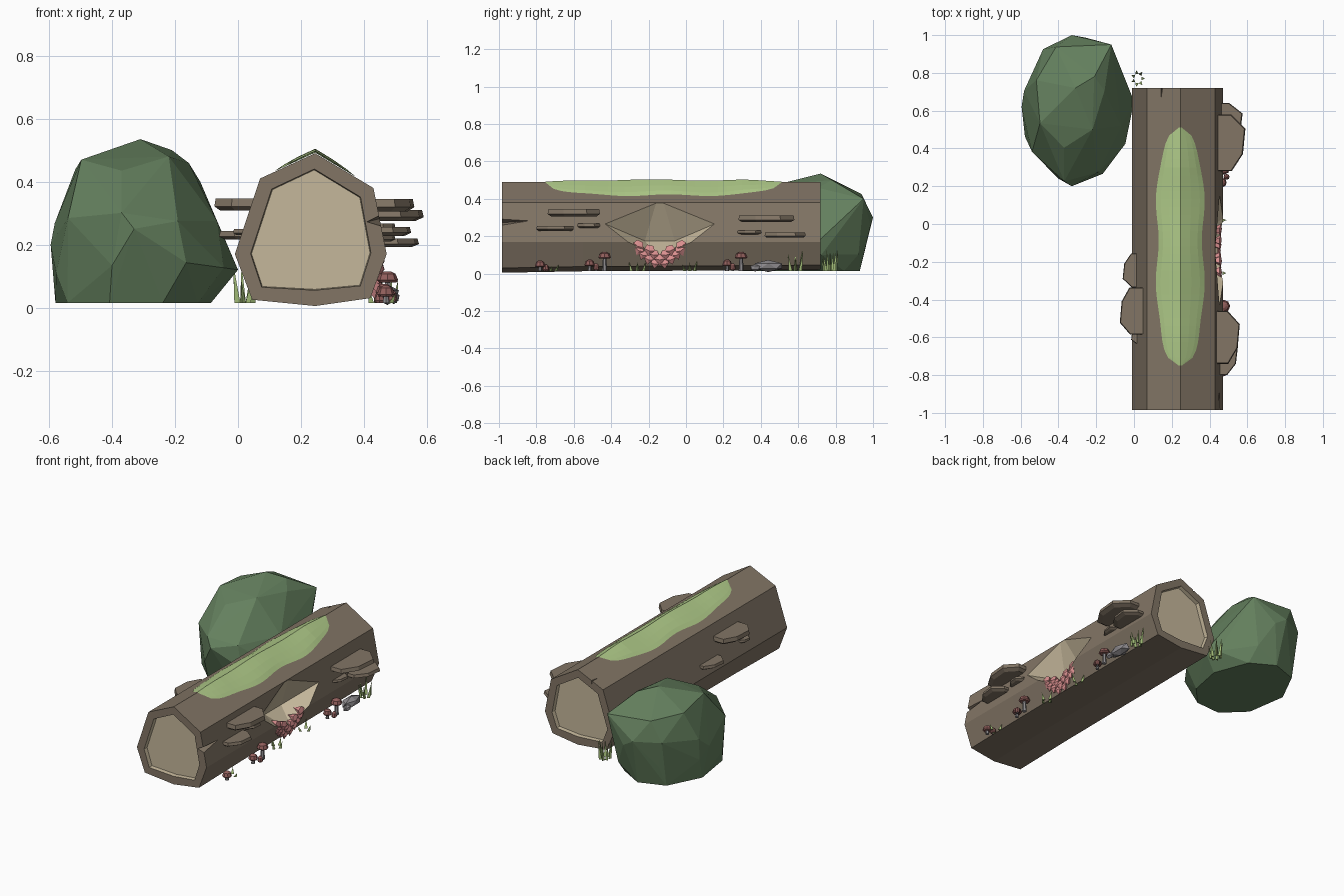
import bpy, bmesh, math, random
from mathutils import Vector, Matrix

random.seed(4)
if "Cube" in bpy.data.objects:
    bpy.data.objects.remove(bpy.data.objects["Cube"])


def material(name, r, g, b):
    lin = [((c / 255 + 0.055) / 1.055) ** 2.4 for c in (r, g, b)]
    m = bpy.data.materials.new(name)
    m.use_nodes = True
    m.diffuse_color = (*lin, 1)
    m.node_tree.nodes["Principled BSDF"].inputs["Base Color"].default_value = (*lin, 1)
    return m


BARK = material("bark brown", 130, 117, 101)
WOOD = material("cut wood", 197, 183, 155)
MOSS = material("moss green", 176, 203, 137)
BUSH = material("boulder green", 100, 128, 94)
CAP = material("mushroom red", 146, 95, 92)
STEM = material("stem grey", 140, 137, 140)
PINK = material("fungus pink", 219, 144, 144)
GRASS = material("grass green", 160, 186, 118)


def finish(bm, name, *mats):
    bmesh.ops.recalc_face_normals(bm, faces=bm.faces)
    me = bpy.data.meshes.new(name)
    bm.to_mesh(me)
    bm.free()
    for m in mats:
        me.materials.append(m)
    ob = bpy.data.objects.new(name, me)
    bpy.context.collection.objects.link(ob)
    return ob


def hull(bm, points):
    verts = [bm.verts.new(p) for p in points]
    res = bmesh.ops.convex_hull(bm, input=verts)
    bmesh.ops.delete(bm, geom=[v for v in res["geom_interior"] if isinstance(v, bmesh.types.BMVert)], context="VERTS")


# Log: octagonal trunk with recessed cut ends
SECTION = [(0.245, 0.49), (0.43, 0.38), (0.472, 0.17), (0.42, 0.03),
           (0.245, 0.005), (0.045, 0.025), (-0.01, 0.17), (0.07, 0.41)]
bm = bmesh.new()
rings = []
for i, y in enumerate((-0.985, -0.55, 0.2, 0.72)):
    low = (0, 0.008, 0.012, 0.016)[i]
    rings.append([bm.verts.new((x, y, z + (low if z < 0.1 else 0))) for x, z in SECTION])
for a, b in zip(rings, rings[1:]):
    for k in range(8):
        n = (k + 1) % 8
        bm.faces.new((a[k], a[n], b[n], b[k]))
ends = [bm.faces.new(rings[0]), bm.faces.new(rings[-1][::-1])]
bmesh.ops.recalc_face_normals(bm, faces=bm.faces)
for end in ends:
    bmesh.ops.inset_region(bm, faces=[end], thickness=0.05, depth=0)
    walls = bmesh.ops.inset_region(bm, faces=[end], thickness=0.003, depth=-0.025)["faces"]
    for f in walls + [end]:
        f.material_index = 1
log = finish(bm, "log", BARK, WOOD)


def carve(target, points, index):
    bm = bmesh.new()
    hull(bm, points)
    for f in bm.faces:
        f.material_index = index
    cutter = finish(bm, "cutter", BARK, WOOD)
    cutter.hide_render = True
    mod = target.modifiers.new("cut", "BOOLEAN")
    mod.operation, mod.solver, mod.object = "DIFFERENCE", "EXACT", cutter
    bpy.context.view_layer.objects.active = target
    bpy.ops.object.modifier_apply(modifier="cut")
    bpy.data.objects.remove(cutter)


# Axe notch in the side, and splits at both ends
inner = [Vector((0.34, y, 0.175)) for y in (-0.22, -0.06)]
rim = [Vector((0.43, -0.14, 0.375)), Vector((0.452, -0.41, 0.265)), Vector((0.452, 0.13, 0.265)),
       Vector((0.472, -0.29, 0.17)), Vector((0.472, 0.01, 0.17)), Vector((0.446, -0.14, 0.1))]
mid = Vector((0.34, -0.14, 0.175))
carve(log, inner + [mid + (p - mid) * 1.35 for p in rim], 1)
carve(log, [(0.5, -1.02, 0.24), (0.48, -1.02, 0.31), (0.4, -1.02, 0.27), (0.46, -0.8, 0.285), (0.5, -0.8, 0.285)], 0)
carve(log, [(0.125, 0.74, 0.52), (0.165, 0.74, 0.52), (0.15, 0.74, 0.42), (0.14, 0.63, 0.455), (0.14, 0.63, 0.52)], 0)

# Moss strip draped over the ridge
bm = bmesh.new()
rows, steps = [], 30
for i in range(steps + 1):
    t = i / steps
    y = -0.75 + 1.26 * t
    w = max(0.008, 0.122 * (1 - abs(2 * t - 1) ** 5) ** 0.6 + 0.008 * math.cos(t * 18))
    row = []
    for s in (-1, -0.8, -0.45, 0, 0.45, 0.8, 1):
        dx = s * w
        base = 0.49 - abs(dx) * (0.457 if dx < 0 else 0.595)
        lift = 0.012 * (1 - s ** 4) * (0.75 + 0.3 * math.cos(t * 14)) * min(1, 6 * t, 6 * (1 - t))
        row.append(bm.verts.new((0.245 + dx, y, base + 0.002 + lift)))
    rows.append(row)
for a, b in zip(rows, rows[1:]):
    for k in range(6):
        bm.faces.new((a[k], a[k + 1], b[k + 1], b[k]))
finish(bm, "moss", MOSS)

# Bark shelves: side, centre y, bottom z, length, outer x, thickness
SHELVES = [(1, 0.43, 0.275, 0.3, 0.59, 0.035), (1, 0.53, 0.192, 0.22, 0.575, 0.028),
           (1, 0.34, 0.21, 0.13, 0.5, 0.02), (1, -0.6, 0.305, 0.28, 0.56, 0.04),
           (1, -0.7, 0.228, 0.2, 0.55, 0.028), (1, -0.52, 0.245, 0.12, 0.5, 0.022),
           (-1, -0.46, 0.308, 0.25, -0.075, 0.038), (-1, -0.245, 0.217, 0.18, -0.06, 0.026),
           (-1, -0.59, 0.23, 0.09, -0.015, 0.02)]
for side, yc, z, length, tip, thick in SHELVES:
    bm = bmesh.new()
    root = 0.4 if side > 0 else 0.06
    points = []
    for level, k in ((0, 0.86), (0.35, 1), (1, 0.97)):
        for u, v in ((0, -0.5), (0.62, -0.5), (0.93, -0.2), (1, 0.25), (0.6, 0.5), (0, 0.5)):
            points.append((root + (tip - root) * u * k, yc + side * v * length * k, z + thick * level))
    hull(bm, points)
    bmesh.ops.dissolve_limit(bm, angle_limit=0.02, verts=bm.verts, edges=bm.edges)
    finish(bm, "bark_shelf", BARK)

# Mossy boulder: faceted hull of uneven rings
bm = bmesh.new()
points = [(-0.31, 0.72, 0.535), (-0.21, 0.78, 0.5), (-0.22, 0.5, 0.48)]
for z, cx, cy, rx, ry, n in ((0.015, -0.335, 0.6, 0.25, 0.33, 9), (0.12, -0.305, 0.59, 0.29, 0.37, 8),
                             (0.28, -0.325, 0.61, 0.265, 0.39, 8), (0.44, -0.34, 0.68, 0.185, 0.28, 7)):
    turn = random.random()
    for k in range(n):
        a = math.tau * (k + turn + random.uniform(-0.15, 0.15)) / n
        points.append((cx + rx * math.cos(a), cy + ry * math.sin(a), z + (random.uniform(-0.03, 0.03) if z > 0.1 else 0)))
points += [(-0.595, 0.62, 0.2), (0, 0.65, 0.12), (-0.33, 1, 0.3), (-0.33, 0.2, 0.25), (-0.12, 0.95, 0.4)]
hull(bm, points)
finish(bm, "boulder", BUSH)


# Mushrooms: tapered stem and domed cap
def mushroom(x, y, height, radius):
    bm = bmesh.new()
    bmesh.ops.create_cone(bm, segments=6, cap_ends=True, radius1=radius * 0.4, radius2=radius * 0.25, depth=height - 0.03,
                          matrix=Matrix.Translation((x, y, 0.015 + (height - 0.03) / 2)))
    finish(bm, "mushroom_stem", STEM)
    bm = bmesh.new()
    points = []
    for r, z in ((0.8, -0.035), (1, -0.028), (0.75, -0.008), (0.3, 0)):
        for k in range(8):
            a = math.tau * k / 8
            points.append((x + radius * r * math.cos(a), y + radius * r * math.sin(a), height + z))
    hull(bm, points)
    finish(bm, "mushroom_cap", CAP)


for x, y, h, r in ((0.47, -0.78, 0.07, 0.028), (0.45, -0.75, 0.05, 0.018), (0.465, -0.515, 0.075, 0.028),
                   (0.475, -0.435, 0.115, 0.034), (0.49, -0.48, 0.055, 0.016), (0.465, 0.22, 0.075, 0.026),
                   (0.475, 0.295, 0.115, 0.034), (0.49, 0.25, 0.055, 0.016)):
    mushroom(x, y, h, r)

# Grass tufts: leaning three-sided blades
for x, y, h, count in ((0.45, -0.26, 0.07, 4), (0.45, 0.02, 0.055, 3), (0.47, 0.585, 0.13, 6),
                       (0.46, -0.72, 0.045, 3), (0.02, 0.77, 0.125, 7)):
    bm = bmesh.new()
    for k in range(count):
        a = math.tau * k / count
        bx, by = x + 0.024 * math.cos(a), y + 0.03 * math.sin(a)
        base = [(bx + 0.011 * math.cos(a + q), by + 0.011 * math.sin(a + q), 0.015) for q in (0, 2.1, 4.2)]
        hull(bm, base + [(bx + 0.015 * math.cos(a), by + 0.015 * math.sin(a), 0.015 + h * random.uniform(0.55, 1))])
    finish(bm, "grass_tuft", GRASS)

# Small grey stones
for x, y, rx, ry, h in ((0.475, 0.44, 0.04, 0.085, 0.065), (0.495, 0.37, 0.02, 0.03, 0.04)):
    bm = bmesh.new()
    bmesh.ops.create_icosphere(bm, subdivisions=1, radius=1,
                               matrix=Matrix.Translation((x, y, 0.015 + h * 0.4)) @ Matrix.Diagonal((rx, ry, h * 0.5, 1)))
    finish(bm, "stone", STEM)

# Pink fungus: overlapping petals below the notch, thickest in the middle
bm = bmesh.new()
for row in range(5):
    z = 0.152 - row * 0.024
    half = (0.115, 0.11, 0.09, 0.06, 0.025)[row]
    for k in range(6 - row):
        dy = half * (2 * k / max(1, 5 - row) - 1)
        if z > 0.125 - 0.02 and abs(dy) < (z - 0.105) * 1.6:
            continue
        x = 0.447 - max(0, 0.11 - z) * 0.2
        petal = Matrix.Translation((x, -0.14 + dy, z)) @ Matrix.Rotation(dy * 4, 4, "X")
        size = random.uniform(0.9, 1.1)
        hull(bm, [petal @ (Vector(p) * size) for p in ((0, 0, -0.034), (0.012, -0.026, 0), (0.012, 0.026, 0),
                  (0.006, -0.016, 0.022), (0.006, 0.016, 0.022), (-0.04, 0, 0.012), (0.017, 0, -0.006))])
finish(bm, "fungus", PINK)
